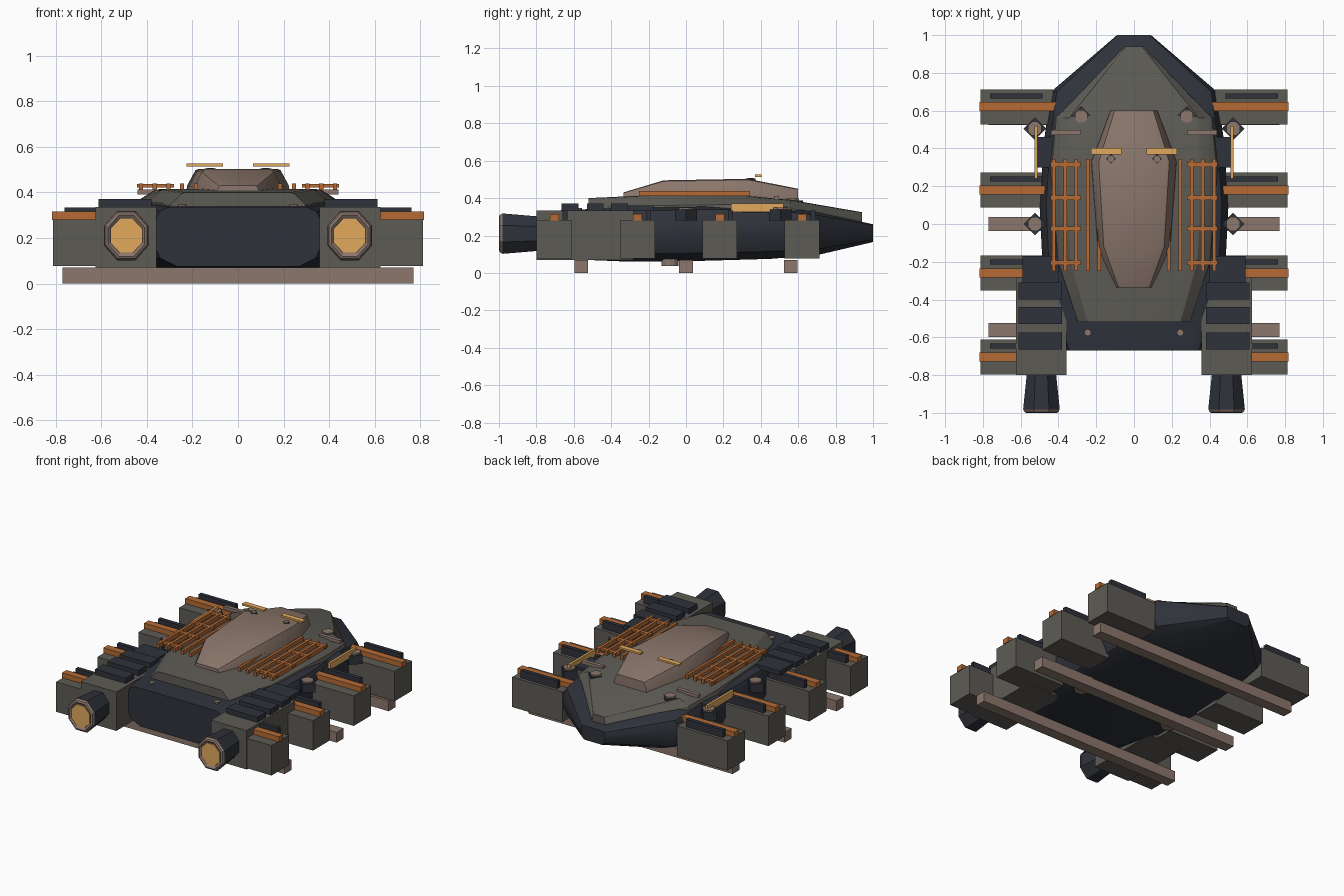
import bpy, bmesh, math
from mathutils import Matrix, Vector

if "Cube" in bpy.data.objects:
    bpy.data.objects.remove(bpy.data.objects["Cube"])


def material(name, rgb):
    m = bpy.data.materials.new(name)
    m.diffuse_color = (*rgb, 1)
    m.use_nodes = True
    m.node_tree.nodes["Principled BSDF"].inputs["Base Color"].default_value = m.diffuse_color
    return m


DARK = material("dark_plate", (0.028, 0.032, 0.043))
GREY = material("warm_grey", (0.11, 0.105, 0.09))
BROWN = material("taupe", (0.26, 0.185, 0.15))
RUST = material("copper", (0.46, 0.145, 0.036))
GOLD = material("amber", (0.75, 0.40, 0.11))


def finish(name, bm, mat, smooth=None):
    bmesh.ops.recalc_face_normals(bm, faces=bm.faces)
    me = bpy.data.meshes.new(name)
    bm.to_mesh(me)
    bm.free()
    me.materials.append(mat)
    ob = bpy.data.objects.new(name, me)
    bpy.context.collection.objects.link(ob)
    if smooth:
        bpy.ops.object.select_all(action='DESELECT')
        ob.select_set(True)
        bpy.context.view_layer.objects.active = ob
        bpy.ops.object.shade_smooth_by_angle(angle=math.radians(smooth))
    return ob


def box(name, mat, x, y, z):
    """Box from (min, max) ranges."""
    bm = bmesh.new()
    size = [b - a for a, b in (x, y, z)]
    mid = [(a + b) / 2 for a, b in (x, y, z)]
    bmesh.ops.create_cube(bm, size=1, matrix=Matrix.Translation(mid) @ Matrix.Diagonal((*size, 1)))
    return finish(name, bm, mat)


def boxes(name, mat, x, y, z):
    """Mirrored pair of boxes."""
    box(name + "_right", mat, x, y, z)
    box(name + "_left", mat, (-x[1], -x[0]), y, z)


def disc(name, mat, x, y, z, r, sides=8, turn=0.0):
    """Mirrored pair of upright prisms; z is a range."""
    for s, side in ((1, "right"), (-1, "left")):
        bm = bmesh.new()
        m = Matrix.Translation((s * x, y, (z[0] + z[1]) / 2)) @ Matrix.Rotation(turn, 4, 'Z')
        bmesh.ops.create_cone(bm, cap_ends=True, segments=sides, radius1=r, radius2=r,
                              depth=z[1] - z[0], matrix=m)
        finish(f"{name}_{side}", bm, mat)


def loft(name, mat, rings, smooth=None):
    """Skin through rings of equal point count, with both ends capped."""
    bm = bmesh.new()
    loops = [[bm.verts.new(p) for p in ring] for ring in rings]
    for a, b in zip(loops, loops[1:]):
        for i in range(len(a)):
            j = (i + 1) % len(a)
            bm.faces.new((a[i], a[j], b[j], b[i]))
    bm.faces.new(loops[0])
    bm.faces.new(loops[-1])
    return finish(name, bm, mat, smooth)


# Main hull: chamfered section along y (y, half width, bottom, top)
hull = [(-0.67, 0.37, 0.075, 0.335), (-0.3, 0.48, 0.06, 0.35), (0.1, 0.50, 0.065, 0.36),
        (0.45, 0.475, 0.075, 0.355), (0.7, 0.44, 0.095, 0.325), (1.0, 0.09, 0.165, 0.26)]
rings = []
for y, w, lo, hi in hull:
    half = [(0.72, 0), (0.92, 0.14), (1, 0.4), (1, 0.72), (0.93, 0.93), (0.82, 1)]
    pts = half + [(-a, b) for a, b in reversed(half)]
    rings.append([(w * a, y, lo + (hi - lo) * b) for a, b in pts])
loft("hull", DARK, rings, 35)

# Upper deck and canopy: bevelled trapezoid sections (y, half width, bottom, top)
for name, mat, data in (
    ("upper_deck", GREY, [(-0.52, 0.30, 0.32, 0.40), (-0.2, 0.41, 0.33, 0.415),
                          (0.3, 0.445, 0.34, 0.415), (0.56, 0.42, 0.33, 0.39),
                          (0.94, 0.05, 0.26, 0.325)]),
    ("canopy", BROWN, [(-0.335, 0.10, 0.38, 0.43), (-0.12, 0.195, 0.39, 0.495),
                       (0.33, 0.228, 0.39, 0.503), (0.6, 0.125, 0.37, 0.45)]),
):
    rings = []
    for y, w, lo, hi in data:
        half = [(1, 0), (0.98, 0.35), (0.82, 0.95), (0.76, 1)]
        pts = half + [(-a, b) for a, b in reversed(half)]
        rings.append([(w * a, y, lo + (hi - lo) * b) for a, b in pts])
    loft(name, mat, rings, 25)

# Four side pods per side with a copper rail and a dark strip on top
for i, y in enumerate((-0.705, -0.26, 0.18, 0.62)):
    boxes(f"side_pod_{i}", GREY, (0.43, 0.812), (y - 0.093, y + 0.093), (0.078, 0.282))
    boxes(f"pod_rail_{i}", RUST, (0.415, 0.817), (y - 0.023, y + 0.025), (0.28, 0.316))
    boxes(f"pod_strip_{i}", DARK, (0.485, 0.762), (y + 0.045, y + 0.072), (0.28, 0.334))

# Cross beams the craft stands on, and belly discs
for i, y in enumerate((-0.56, 0.0, 0.56)):
    box(f"cross_beam_{i}", BROWN, (-0.77, 0.77), (y - 0.037, y + 0.037), (0, 0.07))
disc("belly_disc", BROWN, 0.35, -0.085, (0.036, 0.075), 0.046, 12)

# Engine housings with cooling fins
boxes("engine_housing", GREY, (0.357, 0.625), (-0.8, -0.28), (0.07, 0.335))
for i, y in enumerate((-0.62, -0.485, -0.355)):
    boxes(f"cooling_fin_{i}", DARK, (0.38, 0.612), (y - 0.045, y + 0.045), (0.335, 0.371))
boxes("cooling_fin_base", DARK, (0.40, 0.59), (-0.31, -0.17), (0.33, 0.36))


def oct_ring(x, y, rx, rz):
    k = 1 / math.cos(math.pi / 8)
    return [(x + rx * k * math.cos(a), y, 0.21 + rz * k * math.sin(a))
            for a in (math.pi / 8 + i * math.pi / 4 for i in range(8))]


# Eight-sided exhaust nozzles, rim and glowing disc
for s, side in ((1, "right"), (-1, "left")):
    x = s * 0.49
    loft("nozzle_" + side, DARK, [oct_ring(x, -0.79, 0.077, 0.092), oct_ring(x, -0.982, 0.097, 0.108)])
    loft("nozzle_rim_" + side, BROWN, [oct_ring(x, -0.98, 0.097, 0.108), oct_ring(x, -0.995, 0.09, 0.1),
                                       oct_ring(x, -1.0, 0.08, 0.09), oct_ring(x, -0.99, 0.07, 0.075)])
    loft("exhaust_glow_" + side, GOLD, [oct_ring(x, -0.985, 0.068, 0.073), oct_ring(x, -0.996, 0.068, 0.073)])

# Copper deck racks: long bars and cross bars
for i in range(5):
    x = 0.185 + 0.06 * i
    boxes(f"rack_bar_{i}", RUST, (x - 0.009, x + 0.009), (-0.25, 0.343), (0.41, 0.439))
for i, y in enumerate((-0.205, -0.025, 0.14, 0.315)):
    boxes(f"rack_cross_bar_{i}", RUST, (0.28, 0.442), (y - 0.012, y + 0.012), (0.422, 0.437))

# Amber side panels, canopy bars and small deck bars
boxes("side_panel", GOLD, (0.512, 0.528), (0.24, 0.52), (0.325, 0.372))
boxes("panel_mount", DARK, (0.42, 0.515), (0.3, 0.46), (0.32, 0.34))
boxes("canopy_bar", GOLD, (0.065, 0.227), (0.368, 0.403), (0.514, 0.526))
boxes("deck_bar", BROWN, (0.28, 0.44), (0.471, 0.497), (0.39, 0.412))

# Thrusters: dark diamond base with a taupe cap
for i, (x, y, z, r) in enumerate(((0.525, 0.505, 0.34, 0.06), (0.525, 0.0, 0.34, 0.06),
                                  (0.28, 0.57, 0.388, 0.055), (0.122, 0.345, 0.504, 0.026))):
    disc(f"thruster_base_{i}", DARK, x, y, (z - 0.06, z), r, 4)
    disc(f"thruster_cap_{i}", BROWN, x, y, (z - 0.05, z + 0.004 if r < 0.05 else z + 0.01),
         r * 0.66, 8, math.pi / 8)
disc("rear_bolt", BROWN, 0.245, -0.575, (0.32, 0.348), 0.019, 8)
